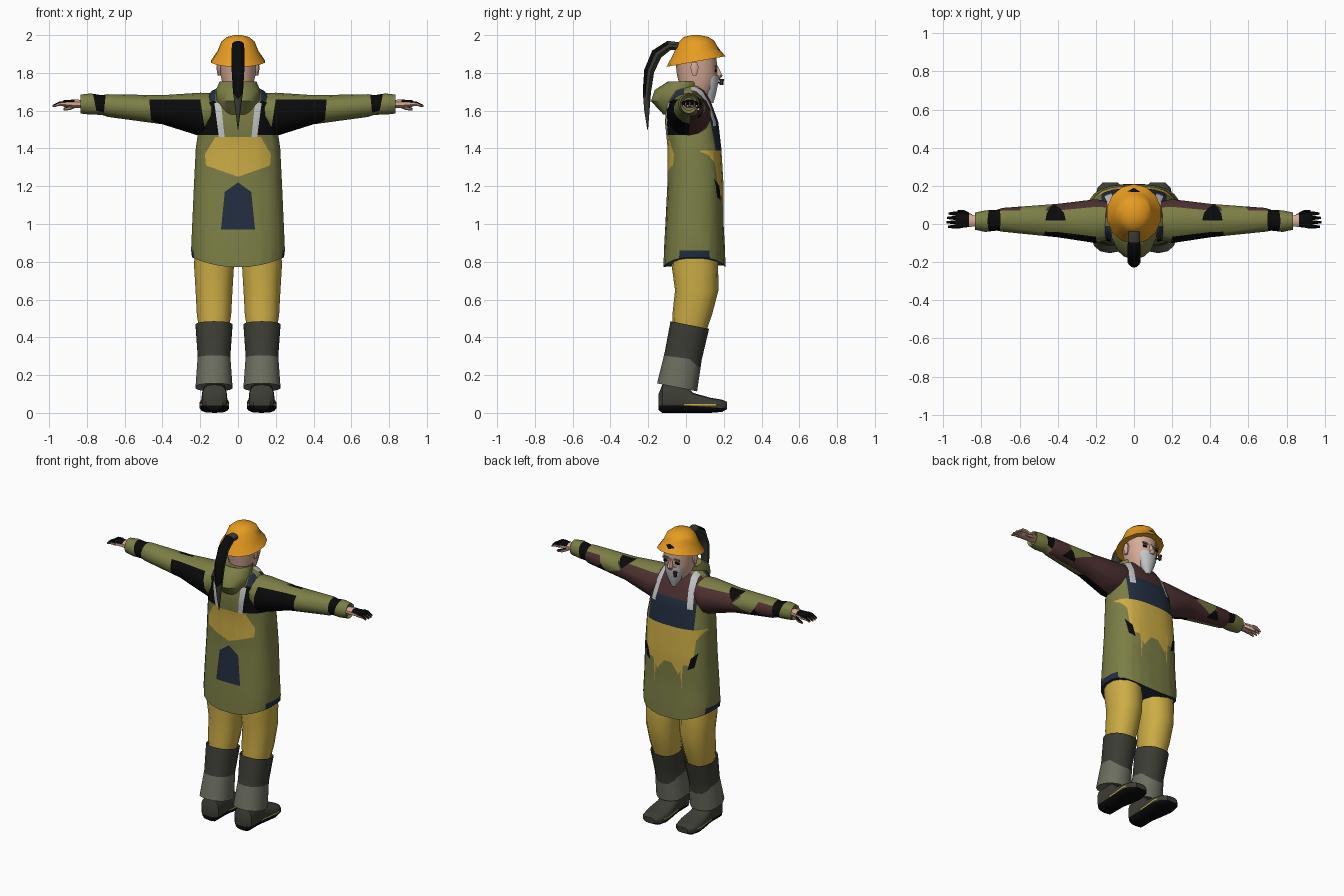
import bpy, bmesh, math
from mathutils import Vector

if "Cube" in bpy.data.objects:
    bpy.data.objects.remove(bpy.data.objects["Cube"])

COLOURS = {
    "olive": (.2, .21, .06), "yellow": (.61, .42, .06), "orange": (.8, .33, .015),
    "navy": (.016, .027, .05), "black": (.003, .003, .003), "maroon": (.075, .03, .03),
    "charcoal": (.045, .046, .034), "grey": (.15, .155, .115),
    "skin": (.68, .41, .31), "white": (.55, .56, .57)}
MATS = {}
for label, rgb in COLOURS.items():
    m = bpy.data.materials.new(label)
    m.use_nodes = True
    m.diffuse_color = (*rgb, 1)
    m.node_tree.nodes["Principled BSDF"].inputs["Base Color"].default_value = (*rgb, 1)
    MATS[label] = m
parts = []


def add(name, bm, mat):
    bmesh.ops.recalc_face_normals(bm, faces=bm.faces)
    me = bpy.data.meshes.new(name)
    bm.to_mesh(me)
    bm.free()
    me.materials.append(MATS[mat])
    ob = bpy.data.objects.new(name, me)
    bpy.context.collection.objects.link(ob)
    parts.append(ob)
    return ob


def loft(name, mat, rings, n=12, e=2.0):
    """Skin over rings given as (centre, half axis u, half axis v)."""
    bm = bmesh.new()
    loops = []
    for c, u, v in rings:
        loop = []
        for i in range(n):
            a = math.tau * (i + .5) / n
            p, q = [math.copysign(abs(t) ** (2 / e), t) for t in (math.cos(a), math.sin(a))]
            loop.append(bm.verts.new(Vector(c) + Vector(u) * p + Vector(v) * q))
        loops.append(loop)
    for a, b in zip(loops, loops[1:]):
        for i in range(n):
            bm.faces.new((a[i], a[(i + 1) % n], b[(i + 1) % n], b[i]))
    bm.faces.new(loops[0])
    bm.faces.new(loops[-1])
    return add(name, bm, mat)


def upright(name, mat, keys, x=0, slope=0, **kw):
    """Loft along z from (z, centre y, half width, half depth)."""
    return loft(name, mat, [((x, cy, z), (rx, 0, 0), (0, ry, slope * ry))
                            for z, cy, rx, ry in keys], **kw)


def sideways(name, mat, keys, **kw):
    """Loft along x from (x, centre y, centre z, half depth, half height)."""
    return loft(name, mat, [((x, y, z), (0, ry, 0), (0, 0, rz))
                            for x, y, z, ry, rz in keys], **kw)


def paint(ob, mat, axis, sign, poly, both=False):
    """Cut a convex outline into the faces that look along an axis, and colour it."""
    me = ob.data
    if MATS[mat].name not in me.materials:
        me.materials.append(MATS[mat])
    slot = me.materials.find(mat)
    i, j = [k for k in range(3) if k != axis]
    bm = bmesh.new()
    bm.from_mesh(me)
    for flip in ((1, -1) if both else (1,)):
        pts = [Vector((p * flip, q)) for p, q in poly]
        mid = sum(pts, Vector((0, 0))) / len(pts)
        planes = []
        for a, b in zip(pts, pts[1:] + pts[:1]):
            co, no = Vector((0, 0, 0)), Vector((0, 0, 0))
            co[i], co[j] = a
            no[i], no[j] = (b - a).y, (a - b).x
            inner = Vector((0, 0, 0))
            inner[i], inner[j] = mid
            planes.append((co, no if (inner - co).dot(no) > 0 else -no))
        bm.normal_update()
        facing = lambda f: sign == 0 or f.normal[axis] * sign > .1
        for co, no in planes:
            fs = [f for f in bm.faces if facing(f)]
            geom = fs + list({x for f in fs for x in [*f.edges, *f.verts]})
            bmesh.ops.bisect_plane(bm, geom=geom, dist=1e-5, plane_co=co, plane_no=no)
        bm.normal_update()
        for f in bm.faces:
            c = f.calc_center_median()
            if facing(f) and all((c - co).dot(no) > 0 for co, no in planes):
                f.material_index = slot
    bm.to_mesh(me)
    bm.free()


def box(lo, hi):
    return [(lo[0], lo[1]), (hi[0], lo[1]), (hi[0], hi[1]), (lo[0], hi[1])]


def mirror(ob):
    me = ob.data.copy()
    for v in me.vertices:
        v.co.x *= -1
    me.flip_normals()
    twin = bpy.data.objects.new(ob.name.replace("left", "right"), me)
    bpy.context.collection.objects.link(twin)
    parts.append(twin)


# Coat, with a hem that rises at the sides
coat = upright("coat", "olive", [
    (.77, .045, .245, .165), (.86, .045, .25, .163), (1.0, .045, .244, .155),
    (1.2, .05, .235, .15), (1.4, .045, .225, .143), (1.54, .03, .205, .142),
    (1.64, .015, .19, .12), (1.705, .01, .14, .09), (1.74, .01, .07, .06)], n=24, e=2.7)
for v in coat.data.vertices:
    if v.co.z < .8:
        v.co.z += .9 * v.co.x ** 2
paint(coat, "navy", 2, -1, box((-.5, -.5), (.5, .5)))
# Coat chest: bib, paint drips, shoulders and straps
paint(coat, "navy", 1, 1, box((-.17, 1.38), (.17, 1.59)))
paint(coat, "maroon", 1, 1, box((-.24, 1.57), (.24, 1.72)))
paint(coat, "yellow", 1, 1, [(-.17, 1.15), (.17, 1.15), (.19, 1.39), (-.19, 1.39)])
paint(coat, "yellow", 1, 1, [(.17, 1.3), (.23, 1.39), (.17, 1.39)], True)
paint(coat, "yellow", 1, 1, [(.02, 1.16), (.12, 1.16), (.08, 1.08)], True)
paint(coat, "yellow", 1, 1, [(.09, 1.15), (.11, 1.15), (.1, .99)], True)
paint(coat, "black", 1, 1, [(.14, 1.12), (.18, 1.14), (.2, 1.24), (.16, 1.2)], True)
paint(coat, "white", 1, 1, [(.12, 1.52), (.155, 1.52), (.13, 1.73), (.095, 1.73)], True)
# Coat rear: patch, pocket, straps and dark yoke
paint(coat, "black", 1, -1, [(.09, 1.47), (.21, 1.47), (.2, 1.62), (.12, 1.66)], True)
paint(coat, "navy", 1, -1, box((.12, 1.65), (.18, 1.72)), True)
paint(coat, "white", 1, -1, [(.07, 1.45), (.1, 1.45), (.125, 1.64), (.09, 1.64)], True)
paint(coat, "yellow", 1, -1, [(-.17, 1.31), (0, 1.25), (.17, 1.31), (.175, 1.37),
                              (.12, 1.46), (-.12, 1.46), (-.175, 1.37)])
paint(coat, "navy", 1, -1, [(-.09, .97), (.09, .97), (.07, 1.17), (0, 1.22), (-.07, 1.17)])

# Hood hanging round the neck
upright("hood", "olive", [(1.58, -.06, .07, .06), (1.65, -.06, .115, .125),
                          (1.71, -.045, .12, .12), (1.755, -.005, .1, .09),
                          (1.74, 0, .07, .06)], n=14)

# Head and face
upright("head", "skin", [(1.66, .04, .06, .065), (1.72, .06, .078, .09),
                         (1.79, .06, .095, .108), (1.9, .05, .1, .11)], n=14, e=2.3)
upright("nose", "skin", [(1.765, .165, .016, .014), (1.785, .172, .02, .024),
                         (1.835, .16, .009, .01)], n=8)
upright("beard", "white", [(1.64, .13, .015, .015), (1.69, .125, .045, .035),
                           (1.75, .125, .066, .048), (1.785, .12, .07, .053)], n=12)
ear = upright("left_ear", "skin", [(1.785, .045, .008, .012), (1.83, .045, .016, .024),
                                   (1.855, .045, .01, .015)], x=.1, n=8)
eye = upright("left_eye", "black", [(1.806, .158, .018, .005), (1.82, .158, .018, .005)],
              x=.042, n=8)
brow = upright("left_eyebrow", "grey", [(1.828, .16, .024, .007), (1.84, .16, .022, .007)],
               x=.042, n=8)
for ob in (ear, eye, brow):
    mirror(ob)

# Pipe
loft("pipe_stem", "black", [((-.03, .15, 1.755), (.005, 0, 0), (0, 0, .005)),
                            ((-.05, .185, 1.745), (.005, 0, 0), (0, 0, .005))], n=6)
upright("pipe_bowl", "maroon", [(1.735, .188, .01, .01), (1.768, .188, .014, .014)],
        x=-.05, n=8)

# Bucket hat, tipped up at the front
hat = loft("hat", "orange", [
    ((0, .053, z), (rx, 0, 0), (0, ry, s * ry)) for z, rx, ry, s in
    [(1.87, .09, .1, .18), (1.86, .146, .156, .18), (1.915, .11, .12, .12),
     (1.965, .09, .096, .06), (1.99, .06, .066, 0), (2.0, .02, .02, 0)]], n=14)
paint(hat, "black", 1, 1, [(-.035, 1.92), (0, 1.91), (.035, 1.925), (0, 1.937)])

# Ponytail swept along a drooping arc
path = [(-.02, 1.94, .03, .02), (-.09, 1.945, .034, .026), (-.155, 1.9, .036, .03),
        (-.195, 1.81, .035, .027), (-.207, 1.7, .028, .022), (-.207, 1.6, .014, .014),
        (-.203, 1.5, .002, .002)]
rings = []
for k, (y, z, rx, r) in enumerate(path):
    a, b = path[max(k - 1, 0)], path[min(k + 1, len(path) - 1)]
    t = Vector((0, b[0] - a[0], b[1] - a[1])).normalized()
    rings.append(((0, y, z), (rx, 0, 0), (0, -t.z * r, t.y * r)))
tail = loft("ponytail", "charcoal", rings, n=10)
paint(tail, "black", 1, -1, [(-.1, 1.78), (0, 1.66), (.1, 1.78), (.1, 2.1), (-.1, 2.1)])

# Arms with a two-tone patched sleeve
arm = sideways("left_sleeve", "olive", [
    (.08, .02, 1.61, .09, .08), (.2, .015, 1.58, .118, .115), (.4, .018, 1.605, .09, .077),
    (.69, .022, 1.627, .064, .06), (.72, .02, 1.63, .056, .052), (.78, .015, 1.635, .058, .056),
    (.835, .015, 1.635, .046, .05), (.82, .015, 1.635, .032, .035)], n=14)
paint(arm, "maroon", 1, 1, box((.05, 1.4), (.71, 1.665)))
paint(arm, "olive", 1, 1, [(.42, 1.62), (.5, 1.7), (.6, 1.67), (.56, 1.57)])
paint(arm, "black", 1, 1, [(.34, 1.7), (.47, 1.69), (.42, 1.63)])
paint(arm, "black", 1, 1, [(.53, 1.56), (.63, 1.57), (.58, 1.62)])
paint(arm, "black", 1, -1, [(.17, 1.46), (.2, 1.66), (.47, 1.66), (.46, 1.55), (.38, 1.51)])
paint(arm, "black", 1, 0, [(.7, 1.69), (.77, 1.7), (.75, 1.6), (.71, 1.59)])
mirror(arm)

# Hands in dark-backed gloves
digits = [("palm", [(.81, .015, 1.635, .026, .022), (.86, .018, 1.637, .036, .024),
                    (.92, .02, 1.638, .046, .019), (.935, .02, 1.636, .04, .012)]),
          ("thumb", [(.85, .04, 1.63, .012, .012), (.89, .06, 1.615, .014, .013),
                     (.925, .066, 1.607, .007, .007)])]
for k in range(4):
    y = -.014 + .023 * k
    tip = .965 + .018 * math.sin(.6 + k * .7)
    digits.append(("finger_%d" % (k + 1), [(.91, y, 1.638, .011, .013),
                   (.945, y, 1.637, .011, .012), (tip, y, 1.624, .006, .006)]))
for label, keys in digits:
    ob = sideways("left_" + label, "skin", keys, n=8)
    paint(ob, "black", 2, 1, box((.865, -.2), (1.2, .2)))
    mirror(ob)

# Trouser legs
mirror(upright("left_trouser_leg", "yellow", [
    (.86, .045, .105, .12), (.78, .047, .108, .123), (.65, .057, .1, .115),
    (.52, .033, .093, .105), (.44, .02, .08, .09)], x=.127, n=14, e=2.3))

# Boot shafts, dirty towards the ankle
shaft = upright("left_boot_shaft", "charcoal", [
    (.43, .015, .085, .085), (.465, .02, .1, .102), (.3, -.015, .088, .098),
    (.135, -.047, .1, .106), (.15, -.045, .07, .08)], x=.127, slope=-.2, n=14, e=2.3)
paint(shaft, "grey", 0, 0, [(-.3, .35), (-.04, .34), (.02, .285), (.2, .26), (.2, .05), (-.3, .05)])
mirror(shaft)

# Boot feet, with a dark sole and a thin welt
foot = loft("left_boot_foot", "charcoal", [
    ((.125, y, (lo + hi) / 2), (rx, 0, 0), (0, 0, (hi - lo) / 2)) for y, rx, lo, hi in
    [(-.145, .045, .015, .1), (-.125, .065, 0, .15), (-.02, .066, 0, .16),
     (.04, .07, 0, .105), (.13, .08, 0, .08), (.19, .068, .005, .07),
     (.218, .04, .02, .058)]], n=14, e=3)
paint(foot, "black", 0, 0, [(-.2, .055), (0, .04), (.3, .04), (.3, -.1), (-.2, -.1)])
paint(foot, "yellow", 0, 0, box((-.01, .04), (.16, .047)))
mirror(foot)

# Smooth shading with crisp edges
bpy.ops.object.select_all(action="DESELECT")
for ob in parts:
    ob.select_set(True)
bpy.context.view_layer.objects.active = coat
bpy.ops.object.shade_smooth_by_angle(angle=math.radians(40))
